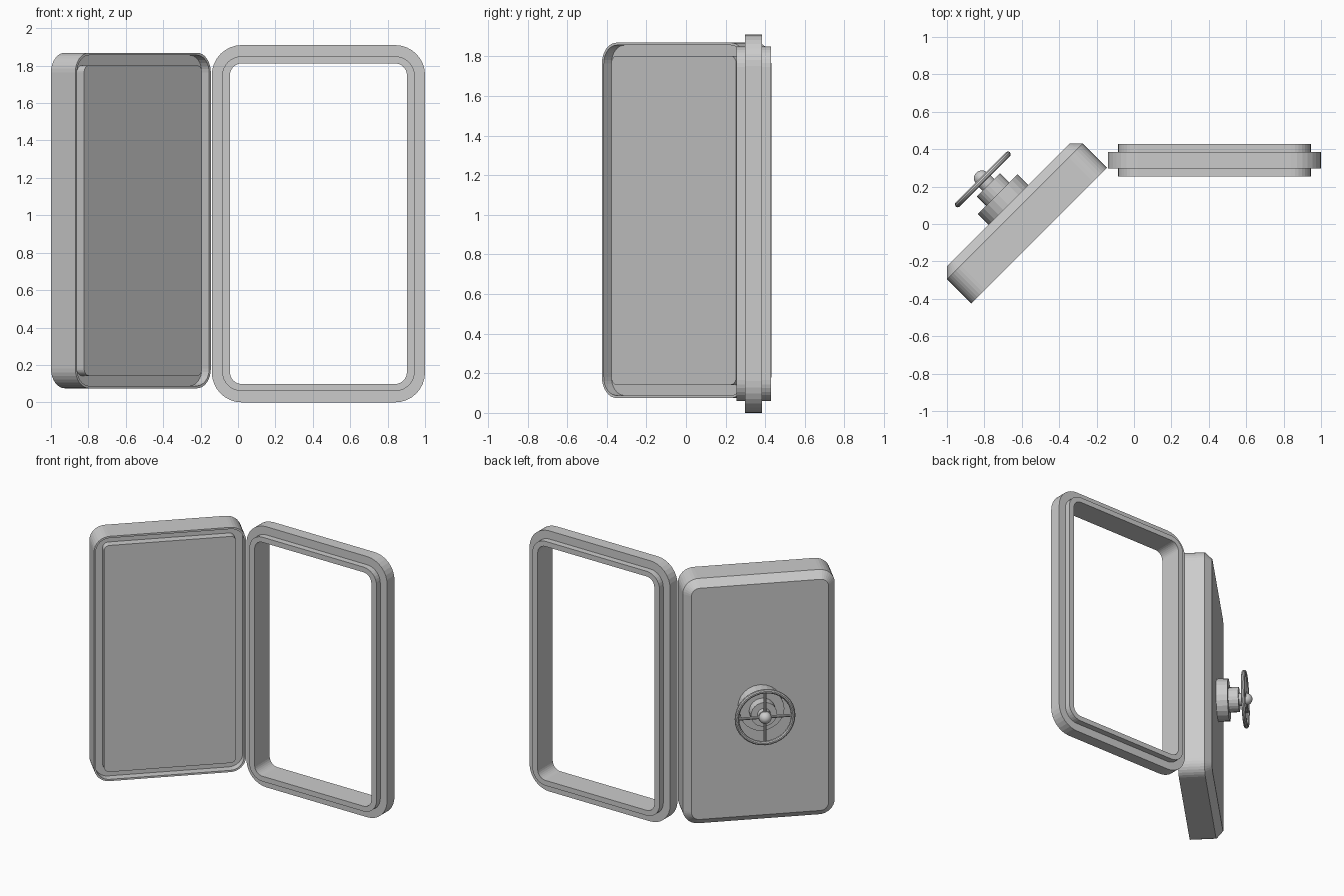
import bpy, bmesh
from math import pi, sin, cos, radians
from mathutils import Matrix, Vector

if "Cube" in bpy.data.objects:
    bpy.data.objects.remove(bpy.data.objects["Cube"])

SEG = 8  # steps per rounded corner


def finish(name, bm, matrix):
    bmesh.ops.recalc_face_normals(bm, faces=bm.faces[:])
    me = bpy.data.meshes.new(name)
    bm.to_mesh(me)
    bm.free()
    ob = bpy.data.objects.new(name, me)
    ob.matrix_world = matrix
    bpy.context.collection.objects.link(ob)
    return ob


def rounded_loop(bm, w, h, r, y):
    """Rounded rectangle in the local xz plane at depth y."""
    verts = []
    for i, (sx, sz) in enumerate([(1, 1), (-1, 1), (-1, -1), (1, -1)]):
        for k in range(SEG + 1):
            a = (i + k / SEG) * pi / 2
            verts.append(bm.verts.new((sx * (w - r) + r * cos(a), y,
                                       sz * (h - r) + r * sin(a))))
    return verts


def loft(name, rings, matrix, cyclic=False):
    bm = bmesh.new()
    loops = [rounded_loop(bm, *r) for r in rings]
    pairs = list(zip(loops, loops[1:]))
    if cyclic:
        pairs.append((loops[-1], loops[0]))
    else:
        bm.faces.new(loops[0])
        bm.faces.new(loops[-1])
    for a, b in pairs:
        n = len(a)
        for i in range(n):
            j = (i + 1) % n
            bm.faces.new((a[i], a[j], b[j], b[i]))
    return finish(name, bm, matrix)


def cylinder(name, r, y0, y1, matrix, sides=24):
    bm = bmesh.new()
    m = Matrix.Translation((0, (y0 + y1) / 2, 0)) @ Matrix.Rotation(pi / 2, 4, 'X')
    bmesh.ops.create_cone(bm, cap_ends=True, segments=sides, radius1=r, radius2=r,
                          depth=y1 - y0, matrix=m)
    return finish(name, bm, matrix)


def smooth(ob):
    bpy.ops.object.select_all(action='DESELECT')
    ob.select_set(True)
    bpy.context.view_layer.objects.active = ob
    bpy.ops.object.shade_smooth_by_angle(angle=radians(35))


# Door frame: a stepped tube with a wide middle flange
BODY, FLANGE, OPENING = (0.515, 0.895, 0.105), (0.57, 0.955, 0.16), (0.473, 0.857, 0.063)
loft("door_frame",
     [OPENING + (-0.087,), BODY + (-0.087,), BODY + (-0.043,), FLANGE + (-0.043,),
      FLANGE + (0.043,), BODY + (0.043,), BODY + (0.087,), OPENING + (0.087,)],
     Matrix.Translation((0.43, 0.341, 0.955)), cyclic=True)

# Door leaf, swung open: sealing groove in front, chamfered back
door = Matrix.Translation((-0.5075, -0.062, 0.972)) @ Matrix.Rotation(pi / 4, 4, 'Z')
loft("door_leaf",
     [(0.4455, 0.830, 0.038, 0.0), (0.4455, 0.830, 0.038, 0.055),
      (0.4995, 0.884, 0.092, 0.055), (0.4995, 0.884, 0.092, 0.0),
      (0.5125, 0.897, 0.105, 0.0), (0.5125, 0.897, 0.105, 0.184),
      (0.4625, 0.847, 0.055, 0.233)], door)

# Lock housing and shaft
lock = door @ Matrix.Translation((0, 0.233, -0.042))
cylinder("lock_base", 0.15, -0.01, 0.08, lock)
cylinder("lock_collar", 0.088, 0.07, 0.15, lock)
cylinder("wheel_shaft", 0.045, 0.14, 0.19, lock)

# Hand wheel rim
bm = bmesh.new()
R, r, N, M = 0.19, 0.015, 32, 10
grid = []
for i in range(N):
    a = 2 * pi * i / N
    row = []
    for j in range(M):
        b = 2 * pi * j / M
        d = R + r * cos(b)
        row.append(bm.verts.new((d * cos(a), 0.192 + r * sin(b), d * sin(a))))
    grid.append(row)
for i in range(N):
    for j in range(M):
        p, q, k = grid[i], grid[(i + 1) % N], (j + 1) % M
        bm.faces.new((p[j], q[j], q[k], p[k]))
smooth(finish("wheel_rim", bm, lock))

# Crossed spokes
for name, rot in (("spoke_upright", Matrix()),
                  ("spoke_level", Matrix.Rotation(pi / 2, 4, 'Y'))):
    bm = bmesh.new()
    bmesh.ops.create_cone(bm, cap_ends=True, segments=10, radius1=0.01, radius2=0.01,
                          depth=2 * R, matrix=Matrix.Translation((0, 0.192, 0)) @ rot)
    smooth(finish(name, bm, lock))

# Rounded hub
bm = bmesh.new()
bmesh.ops.create_uvsphere(bm, u_segments=20, v_segments=12, radius=0.042,
                          matrix=Matrix.Translation((0, 0.2, 0)) @ Matrix.Rotation(pi / 2, 4, 'X'))
smooth(finish("wheel_hub", bm, lock))
